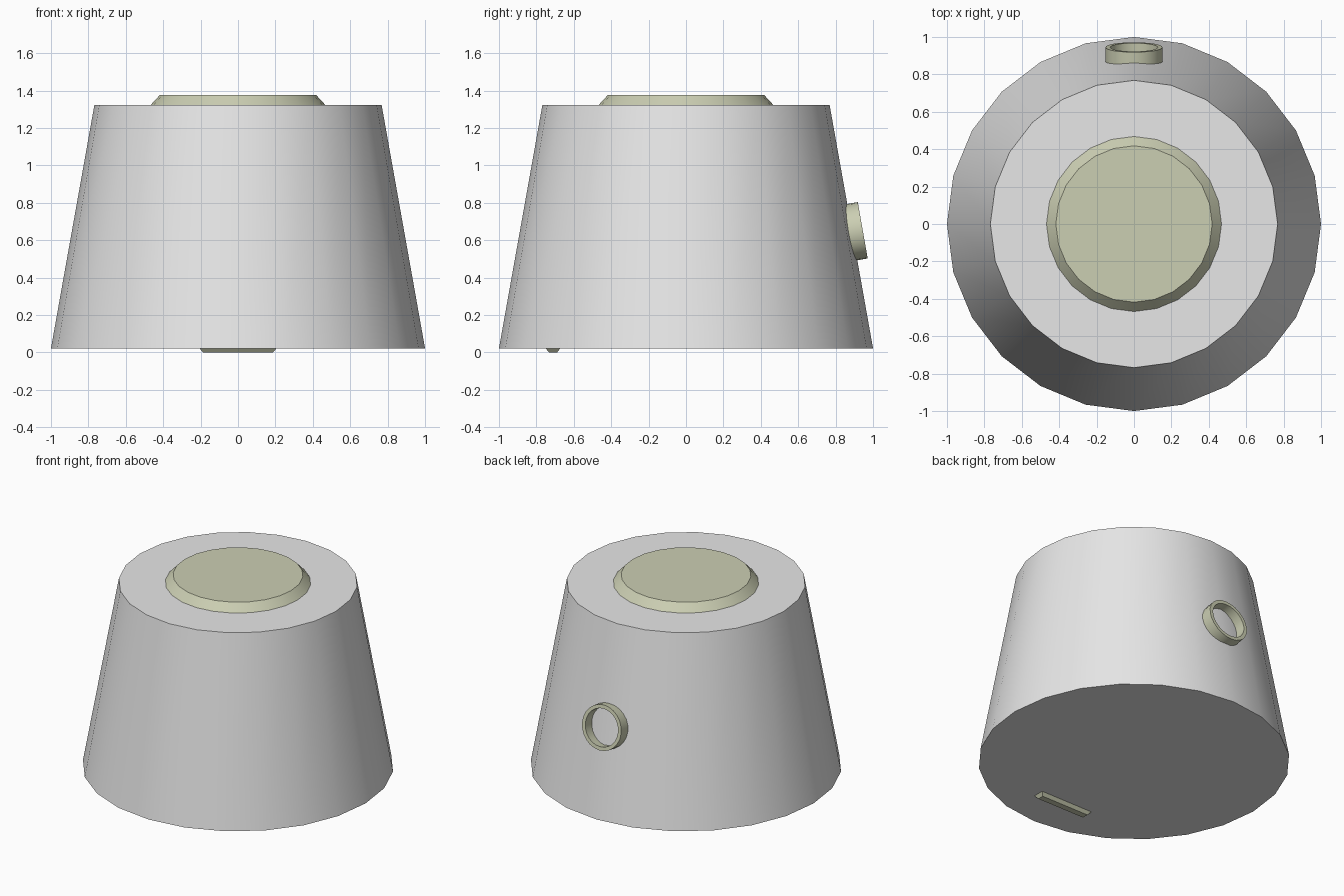
import bpy, bmesh, math
from mathutils import Matrix

if "Cube" in bpy.data.objects:
    bpy.data.objects.remove(bpy.data.objects["Cube"])


def material(name, rgb):
    m = bpy.data.materials.new(name)
    m.diffuse_color = (*rgb, 1)
    m.use_nodes = True
    m.node_tree.nodes["Principled BSDF"].inputs["Base Color"].default_value = m.diffuse_color
    return m


grey = material("light grey", (0.8, 0.8, 0.8))
sage = material("pale sage", (0.60, 0.62, 0.45))


def lathe(name, profile, mat, sides=24, closed=False, matrix=Matrix()):
    """Revolve (radius, z) points; cap the ends, or join them when closed."""
    bm = bmesh.new()
    rings = [[bm.verts.new((r * math.cos(2 * math.pi * i / sides),
                            r * math.sin(2 * math.pi * i / sides), z))
              for i in range(sides)] for r, z in profile]
    pairs = list(zip(rings, rings[1:]))
    if closed:
        pairs.append((rings[-1], rings[0]))
    else:
        bm.faces.new(rings[0][::-1])
        bm.faces.new(rings[-1])
    for a, b in pairs:
        for i in range(sides):
            j = (i + 1) % sides
            bm.faces.new((a[i], a[j], b[j], b[i]))
    return finish(name, bm, mat, matrix, True)


def finish(name, bm, mat, matrix=Matrix(), smooth=False):
    bmesh.ops.recalc_face_normals(bm, faces=bm.faces)
    bm.transform(matrix)
    me = bpy.data.meshes.new(name)
    bm.to_mesh(me)
    bm.free()
    me.materials.append(mat)
    ob = bpy.data.objects.new(name, me)
    bpy.context.collection.objects.link(ob)
    if smooth:
        bpy.ops.object.select_all(action='DESELECT')
        ob.select_set(True)
        bpy.context.view_layer.objects.active = ob
        bpy.ops.object.shade_smooth_by_angle(angle=math.radians(30))
    return ob


# Tapered body
lathe("body", [(1.0, 0.022), (0.768, 1.322)], grey)

# Bevelled pad on top
lathe("top_pad", [(0.468, 1.31), (0.468, 1.322), (0.418, 1.376)], sage)

# Open ring on the back, lying square to the sloping wall
tilt = Matrix.Translation((0, 0.945, 0.653)) @ Matrix.Rotation(math.radians(-80), 4, 'X')
lathe("back_ring", [(0.153, -0.08), (0.153, 0.0), (0.128, 0.0), (0.128, -0.08)],
      sage, closed=True, matrix=tilt)

# Small tapered foot bar under the front edge
bm = bmesh.new()
bmesh.ops.create_cube(bm, size=1)
for v in bm.verts:
    low = v.co.z < 0
    v.co = (math.copysign(0.187 if low else 0.208, v.co.x),
            -0.711 + math.copysign(0.022 if low else 0.041, v.co.y),
            0.0 if low else 0.024)
finish("foot_bar", bm, sage)
